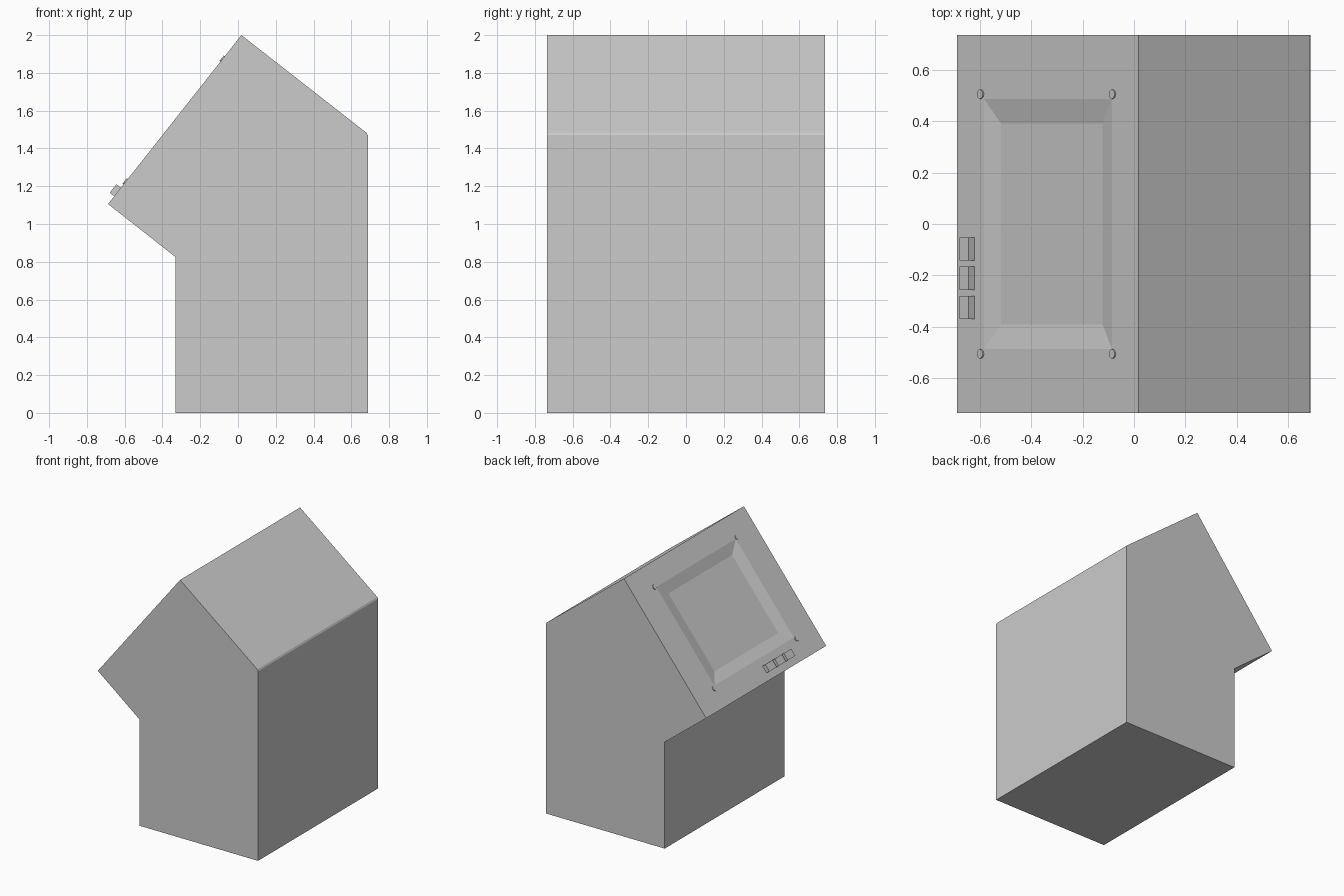
import bpy, bmesh, math
from mathutils import Vector, Matrix

if "Cube" in bpy.data.objects:
    bpy.data.objects.remove(bpy.data.objects["Cube"])

HALF = 0.735
LOW, PEAK = Vector((-0.688, 0, 1.106)), Vector((0.018, 0, 2.0))
U = (PEAK - LOW).normalized()          # up the slanted panel
N = Vector((-U.z, 0, U.x))             # out of the panel
LENGTH = (PEAK - LOW).length


def on_panel(s, y, h):
    return LOW + U * s + N * h + Vector((0, y, 0))


def finish(bm, name):
    bmesh.ops.recalc_face_normals(bm, faces=bm.faces)
    mesh = bpy.data.meshes.new(name)
    bm.to_mesh(mesh)
    bm.free()
    obj = bpy.data.objects.new(name, mesh)
    bpy.context.collection.objects.link(obj)
    return obj


# Housing: extruded side profile, starting at the peak and ending at the low edge
profile = [(PEAK.x, PEAK.z), (0.68, 1.483), (0.687, 1.47), (0.687, 0),
           (-0.332, 0), (-0.332, 0.826), (LOW.x, LOW.z)]
bm = bmesh.new()
front = [bm.verts.new((x, -HALF, z)) for x, z in profile]
back = [bm.verts.new((x, HALF, z)) for x, z in profile]
bm.faces.new(front)
bm.faces.new(back)
for i in range(len(profile) - 1):
    bm.faces.new((front[i], front[i + 1], back[i + 1], back[i]))

# Slanted panel with a sloped screen recess, made of nested rings
ring = [front[-1], back[-1], back[0], front[0]]
for s0, s1, y, h in [(0.168, 0.972, 0.487, 0), (0.252, 0.888, 0.39, -0.019)]:
    inner = [bm.verts.new(on_panel(s, v, h))
             for s, v in ((s0, -y), (s0, y), (s1, y), (s1, -y))]
    for i in range(4):
        j = (i + 1) % 4
        bm.faces.new((ring[i], ring[j], inner[j], inner[i]))
    ring = inner
bm.faces.new(ring)
finish(bm, "housing")

# Panel orientation for the small attached parts
rot = Matrix((U, Vector((0, 1, 0)), N)).transposed().to_4x4()

# Three push buttons below the screen
for i, y in enumerate((-0.097, -0.211, -0.325)):
    bm = bmesh.new()
    bmesh.ops.create_cube(bm, size=1, matrix=Matrix.Translation(on_panel(0.081, y, 0.01))
                          @ rot @ Matrix.Diagonal((0.057, 0.09, 0.04, 1)))
    finish(bm, f"button_{i + 1}")

# Four screw heads at the screen corners
for s in (0.15, 0.978):
    for y in (-0.505, 0.505):
        bm = bmesh.new()
        bmesh.ops.create_cone(bm, cap_ends=True, segments=16, radius1=0.018, radius2=0.018,
                              depth=0.012, matrix=Matrix.Translation(on_panel(s, y, 0)) @ rot)
        finish(bm, "screen_screw")
